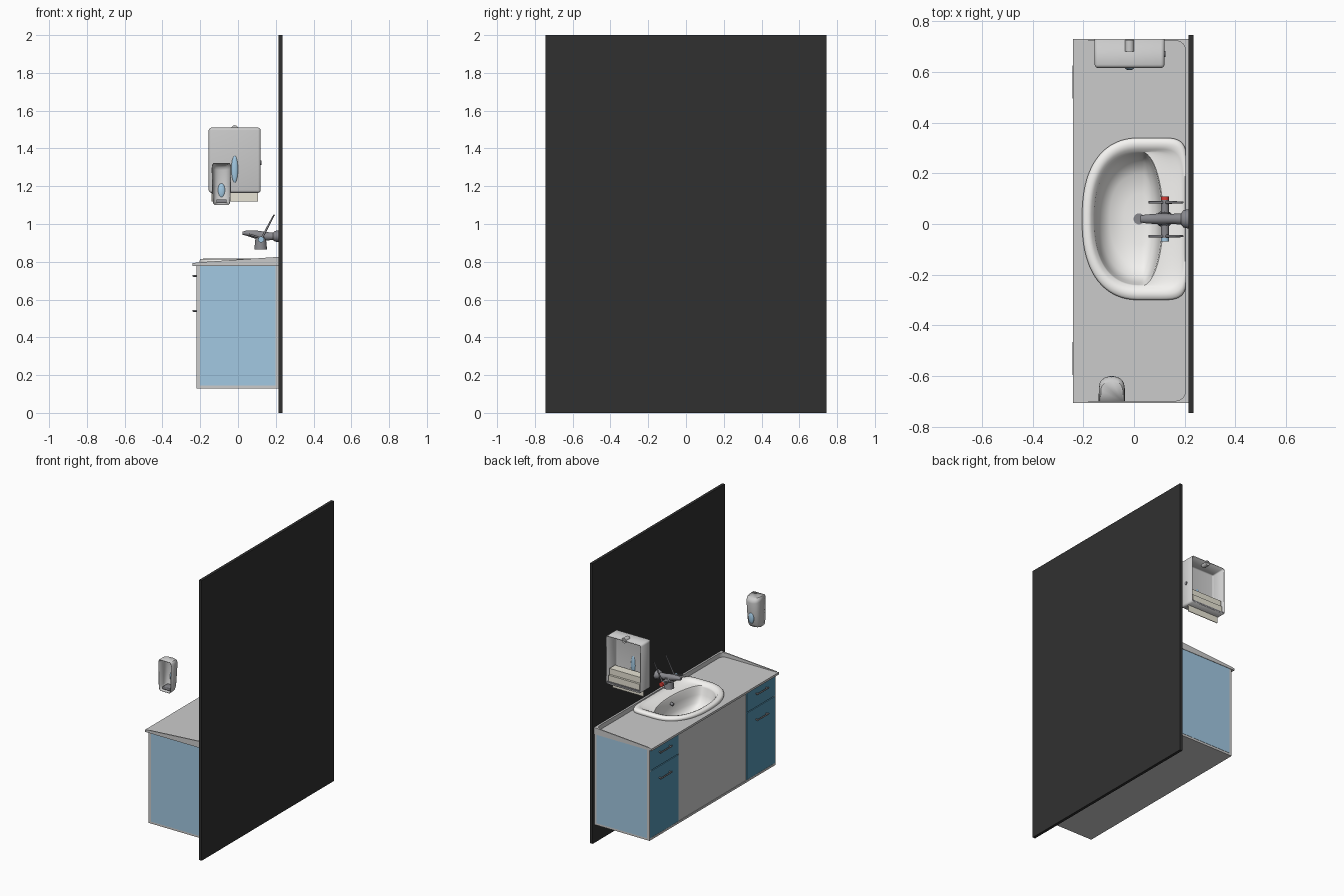
import bpy, bmesh, math
from mathutils import Vector

if "Cube" in bpy.data.objects:
    bpy.data.objects.remove(bpy.data.objects["Cube"])


def material(name, r, g, b):
    m = bpy.data.materials.new(name)
    m.diffuse_color = (r, g, b, 1)
    m.use_nodes = True
    m.node_tree.nodes["Principled BSDF"].inputs["Base Color"].default_value = m.diffuse_color
    return m


DARK = material("dark_wall", 0.03, 0.03, 0.03)
BLUE = material("light_blue", 0.36, 0.58, 0.76)
TEAL = material("deep_blue", 0.09, 0.30, 0.45)
WHITE = material("ceramic", 0.92, 0.91, 0.89)
METAL = material("metal", 0.25, 0.25, 0.27)
PAPER = material("paper", 0.80, 0.77, 0.66)
RED = material("red", 0.7, 0.05, 0.04)


def from_bmesh(name, bm, mat=None, smooth=None):
    bmesh.ops.recalc_face_normals(bm, faces=bm.faces[:])
    me = bpy.data.meshes.new(name)
    bm.to_mesh(me)
    bm.free()
    ob = bpy.data.objects.new(name, me)
    bpy.context.collection.objects.link(ob)
    if mat:
        me.materials.append(mat)
    if smooth:
        bpy.ops.object.select_all(action='DESELECT')
        ob.select_set(True)
        bpy.context.view_layer.objects.active = ob
        bpy.ops.object.shade_smooth_by_angle(angle=math.radians(smooth))
    return ob


def box(name, x0, x1, y0, y1, z0, z1, mat=None, bevel=0):
    bm = bmesh.new()
    bmesh.ops.create_cube(bm, size=1)
    for v in bm.verts:
        v.co = (x0 + (v.co.x + .5) * (x1 - x0), y0 + (v.co.y + .5) * (y1 - y0),
                z0 + (v.co.z + .5) * (z1 - z0))
    if bevel:
        bmesh.ops.bevel(bm, geom=bm.edges[:], offset=bevel, segments=3, profile=.5, affect='EDGES')
    return from_bmesh(name, bm, mat, 35 if bevel else None)


def loft(name, rings, mat=None, closed=True, caps=(True, True), smooth=40):
    bm = bmesh.new()
    vs = [[bm.verts.new(p) for p in r] for r in rings]
    n = len(vs[0])
    for a, b in zip(vs, vs[1:]):
        for i in range(n if closed else n - 1):
            j = (i + 1) % n
            bm.faces.new((a[i], a[j], b[j], b[i]))
    for use, r in zip(caps, (vs[0], vs[-1])):
        if use:
            bm.faces.new(r)
    return from_bmesh(name, bm, mat, smooth)


def rod(name, p, q, r, mat=None, r2=None):
    p, q = Vector(p), Vector(q)
    rot = (q - p).to_track_quat('Z', 'Y')
    rings = [[c + rot @ Vector((rr * math.cos(t * math.tau / 20), rr * math.sin(t * math.tau / 20), 0))
              for t in range(20)] for c, rr in ((p, r), (q, r2 or r))]
    return loft(name, rings, mat)


def ellipsoid(name, c, r, mat):
    bm = bmesh.new()
    bmesh.ops.create_uvsphere(bm, u_segments=24, v_segments=12, radius=1)
    for v in bm.verts:
        v.co = [c[i] + v.co[i] * r[i] for i in range(3)]
    return from_bmesh(name, bm, mat, 60)


def solidify(ob, t):
    m = ob.modifiers.new("thickness", 'SOLIDIFY')
    m.thickness = t
    m.offset = -1


# Wall panel
box("wall_panel", .215, .235, -.745, .745, 0, 2, DARK)

# Cabinet carcass and end panels
Y0, Y1 = -.695, .725
box("cabinet_bottom", -.22, .215, Y0, Y1, .13, .145)
box("cabinet_back", .2, .215, Y0, Y1, .145, .78)
for side, y, s in (("right", Y0, 1), ("left", Y1, -1)):
    box(side + "_cabinet_side", -.22, .2, *sorted((y, y + s * .02)), .145, .78)
    box(side + "_side_panel", -.2, .198, *sorted((y - s * .002, y + s * .002)), .145, .782, BLUE)
box("front_panel", -.217, -.2, -.365, .395, .145, .78)

# Drawer, door and handles at each end of the cabinet front
for side, a, b in (("right", Y0 + .005, -.37), ("left", .40, Y1 - .005)):
    box(side + "_drawer_front", -.221, -.2, a, b, .628, .778, TEAL)
    box(side + "_door", -.221, -.2, a, b, .147, .622, TEAL)
    mid = (a + b) / 2
    for kind, z in (("drawer", .725), ("door", .54)):
        rod(f"{side}_{kind}_handle", (-.237, mid - .065, z), (-.237, mid + .065, z), .005, METAL)
        for k in (-1, 1):
            rod(f"{side}_{kind}_handle_post", (-.237, mid + k * .055, z), (-.22, mid + k * .055, z), .005, METAL)


# Sink outline: separate front and back half superellipses
def sink_ring(af, ab, b, z, ef=2.4, eb=2.0, n=80):
    pts = []
    for i in range(n):
        t = math.tau * (i + .5) / n
        c, s = math.cos(t), math.sin(t)
        a, e = (ab, eb) if c > 0 else (af, ef)
        pts.append((.03 + a * math.copysign(abs(c) ** (2 / e), c),
                    .02 + b * math.copysign(abs(s) ** (2 / e), s), z))
    return pts


# Countertop with sink cut-out
top = box("countertop", -.24, .215, -.705, .73, .778, .793)
cut = loft("sink_cutter", [sink_ring(.215, .165, .29, z, 2.4, 5) for z in (.7, .9)])
cut.hide_render = True
cut.hide_viewport = True
m = top.modifiers.new("sink_hole", 'BOOLEAN')
m.object = cut
m.solver = 'EXACT'

# Raised splash lip, rising toward the wall, with rounded inner corners
inner, outer = [(-.225, -.697)], [(-.225, -.705)]
for k in range(7):
    t = math.radians(-90 + 15 * k)
    inner.append((.165 + .038 * math.cos(t), -.659 + .038 * math.sin(t)))
    outer.append((.215, -.705))
    if k < 3:
        outer[-1] = (.165 + .017 * k, -.705)
for k in range(7):
    t = math.radians(15 * k)
    inner.append((.165 + .038 * math.cos(t), .684 + .038 * math.sin(t)))
    outer.append((.215, .73) if k < 4 else (.165 + .017 * (6 - k), .73))
inner.append((-.225, .722))
outer.append((-.225, .73))
rise = lambda x: .796 + .03 * (x + .225) / .44
loft("splash_lip", [[(*p, .792) for p in inner], [(*p, rise(p[0])) for p in inner],
                    [(*p, rise(p[0])) for p in outer], [(*p, .792) for p in outer]],
     closed=False, caps=(False, False), smooth=30)

# Basin: rim, tap ledge and bowl
basin = [sink_ring(.235, .184, .32, .785, 2.4, 7), sink_ring(.235, .184, .32, .805, 2.4, 7),
         sink_ring(.228, .180, .313, .814, 2.4, 7), sink_ring(.21, .172, .295, .817, 2.4, 7),
         sink_ring(.198, .165, .275, .812, 2.4, 6), sink_ring(.193, .155, .268, .802, 2.4, 5),
         sink_ring(.19, .085, .264, .800), sink_ring(.186, .08, .26, .79),
         sink_ring(.178, .075, .25, .74), sink_ring(.16, .066, .225, .69),
         sink_ring(.125, .05, .175, .66), sink_ring(.07, .03, .10, .648), sink_ring(.02, .02, .02, .645)]
solidify(loft("basin", basin, WHITE, caps=(False, True), smooth=50), .004)
rod("drain", (.02, .02, .644), (.02, .02, .65), .022, METAL)
rod("overflow", (.085, .02, .75), (.105, .02, .755), .01, METAL)

# Tap: wall flange, spout, drop body, valves and levers
spout = [(.215, .935, .038, .032), (.195, .935, .034, .028), (.185, .935, .022, .02), (.15, .935, .02, .022),
         (.11, .94, .022, .024), (.08, .946, .02, .02), (.045, .952, .017, .014), (.025, .951, .013, .008)]
loft("tap_spout", [[(x, .02 + ry * math.cos(k * math.tau / 24), z + rz * math.sin(k * math.tau / 24))
                    for k in range(24)] for x, z, ry, rz in spout], METAL)
rod("tap_body", (.12, .02, .865), (.12, .02, .94), .034, METAL, .026)
rod("tap_valves", (.122, -.055, .918), (.122, .095, .918), .016, METAL)
rod("hot_cap", (.122, .095, .918), (.122, .108, .918), .016, RED)
rod("cold_cap", (.122, -.068, .918), (.122, -.055, .918), .016, BLUE)
for name, y in (("hot", .085), ("cold", -.048)):
    rod(name + "_lever", (.122, y, .918), (.192, y, 1.05), .006, METAL, .004)
    rod(name + "_lever_tail", (.122, y, .925), (.058, y, .945), .005, METAL)

# Paper towel dispenser: open-backed shell with tray and towels
bm = bmesh.new()
bmesh.ops.create_cube(bm, size=1)
for v in bm.verts:
    v.co = (-.0175 + v.co.x * .275, .6725 + v.co.y * .115, 1.3375 + v.co.z * .345)
bmesh.ops.bevel(bm, geom=[e for e in bm.edges if min(v.co.y for v in e.verts) < .65],
                offset=.014, segments=4, profile=.5, affect='EDGES')
bm.normal_update()
bmesh.ops.delete(bm, geom=[f for f in bm.faces if f.normal.y > .9], context='FACES')
solidify(from_bmesh("towel_shell", bm, None, 40), .006)
ellipsoid("towel_window", (-.0175, .617, 1.29), (.018, .011, .072), BLUE)
rod("towel_latch", (-.0175, .68, 1.505), (-.0175, .725, 1.505), .018)
rod("towel_lock", (.115, .67, 1.325), (.125, .67, 1.325), .012, METAL)
box("towel_tray", -.149, .114, .63, .728, 1.172, 1.182, METAL)
box("towel_stack_lower", -.14, .105, .64, .722, 1.182, 1.225, PAPER)
box("towel_stack_upper", -.14, .105, .65, .712, 1.228, 1.27, PAPER)
box("hanging_towel", -.14, .105, .672, .677, 1.12, 1.19, PAPER)

# Soap dispenser: open-backed rounded shell facing the towels
soap = []
for z, w, d in ((1.10, .036, .05), (1.108, .044, .072), (1.13, .048, .085), (1.20, .05, .092),
                (1.295, .052, .10), (1.312, .05, .096), (1.322, .044, .08)):
    arc = [(-.0875 - w * math.cos(math.pi * k / 16), -.70 + d * math.sin(math.pi * k / 16) ** .35)
           for k in range(17)]
    soap.append([(x, y, z - .25 * max(0, y + .64) * (z > 1.29)) for x, y in arc])
solidify(loft("soap_shell", soap, closed=False), .004)
ellipsoid("soap_window", (-.0875, -.611, 1.175), (.021, .012, .04), BLUE)
box("soap_pump", -.115, -.06, -.69, -.63, 1.11, 1.13, METAL, .005)
